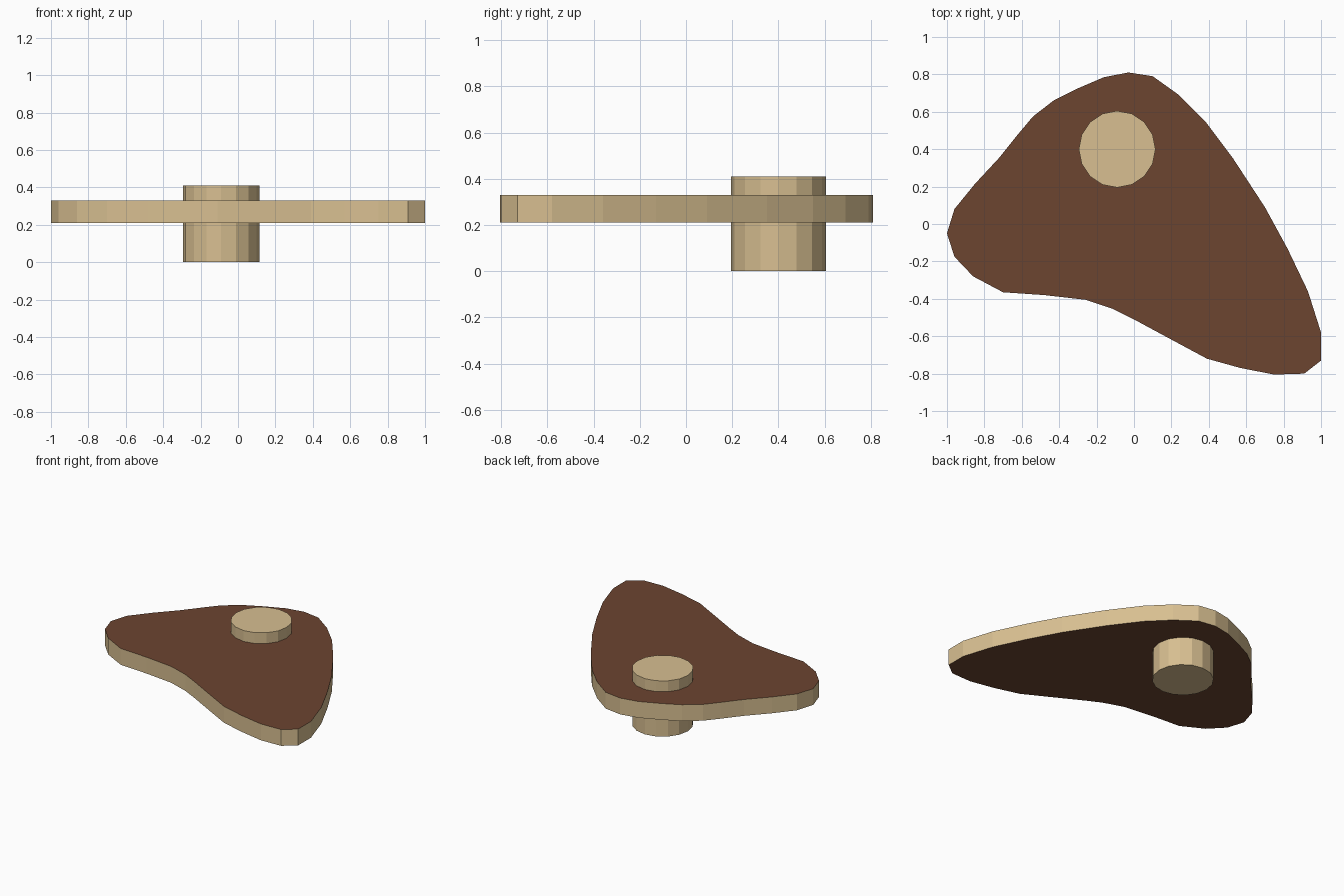
import bpy
import bmesh

if "Cube" in bpy.data.objects:
    bpy.data.objects.remove(bpy.data.objects["Cube"])


def material(name, rgb):
    mat = bpy.data.materials.new(name)
    mat.diffuse_color = (*rgb, 1)
    mat.use_nodes = True
    mat.node_tree.nodes["Principled BSDF"].inputs["Base Color"].default_value = mat.diffuse_color
    return mat


tan = material("light_wood", (0.686, 0.521, 0.283))
brown = material("dark_brown", (0.150, 0.058, 0.030))

# Plan outline of the rounded triangular board, clockwise from the back
outline = [
    (-0.03, 0.81), (0.10, 0.79), (0.24, 0.69), (0.38, 0.55), (0.53, 0.35),
    (0.70, 0.09), (0.82, -0.13), (0.93, -0.36), (1.0, -0.58), (1.0, -0.73),
    (0.91, -0.80), (0.75, -0.805), (0.57, -0.77), (0.39, -0.72),
    (0.25, -0.645), (0.12, -0.575), (0.0, -0.51), (-0.11, -0.455),
    (-0.26, -0.405), (-0.48, -0.38), (-0.70, -0.365), (-0.86, -0.28),
    (-0.96, -0.175), (-1.0, -0.05), (-0.96, 0.08), (-0.85, 0.215),
    (-0.72, 0.355), (-0.62, 0.48), (-0.54, 0.575), (-0.43, 0.66),
    (-0.30, 0.725), (-0.16, 0.785),
]

# Board: extruded outline, brown faces with a pale rim
bm = bmesh.new()
base = bm.faces.new([bm.verts.new((x, y, 0.21)) for x, y in outline])
ext = bmesh.ops.extrude_face_region(bm, geom=[base], use_keep_orig=True)
for v in ext["geom"]:
    if isinstance(v, bmesh.types.BMVert):
        v.co.z = 0.33
bmesh.ops.recalc_face_normals(bm, faces=bm.faces)
for f in bm.faces:
    f.material_index = 1 if abs(f.normal.z) > 0.5 else 0
mesh = bpy.data.meshes.new("board")
bm.to_mesh(mesh)
bm.free()
mesh.materials.append(tan)
mesh.materials.append(brown)
bpy.context.collection.objects.link(bpy.data.objects.new("board", mesh))

# Round peg passing through the board
bpy.ops.mesh.primitive_cylinder_add(vertices=16, radius=0.205, depth=0.41,
                                    location=(-0.09, 0.4, 0.205))
peg = bpy.context.object
peg.name = "peg"
peg.data.materials.append(tan)
